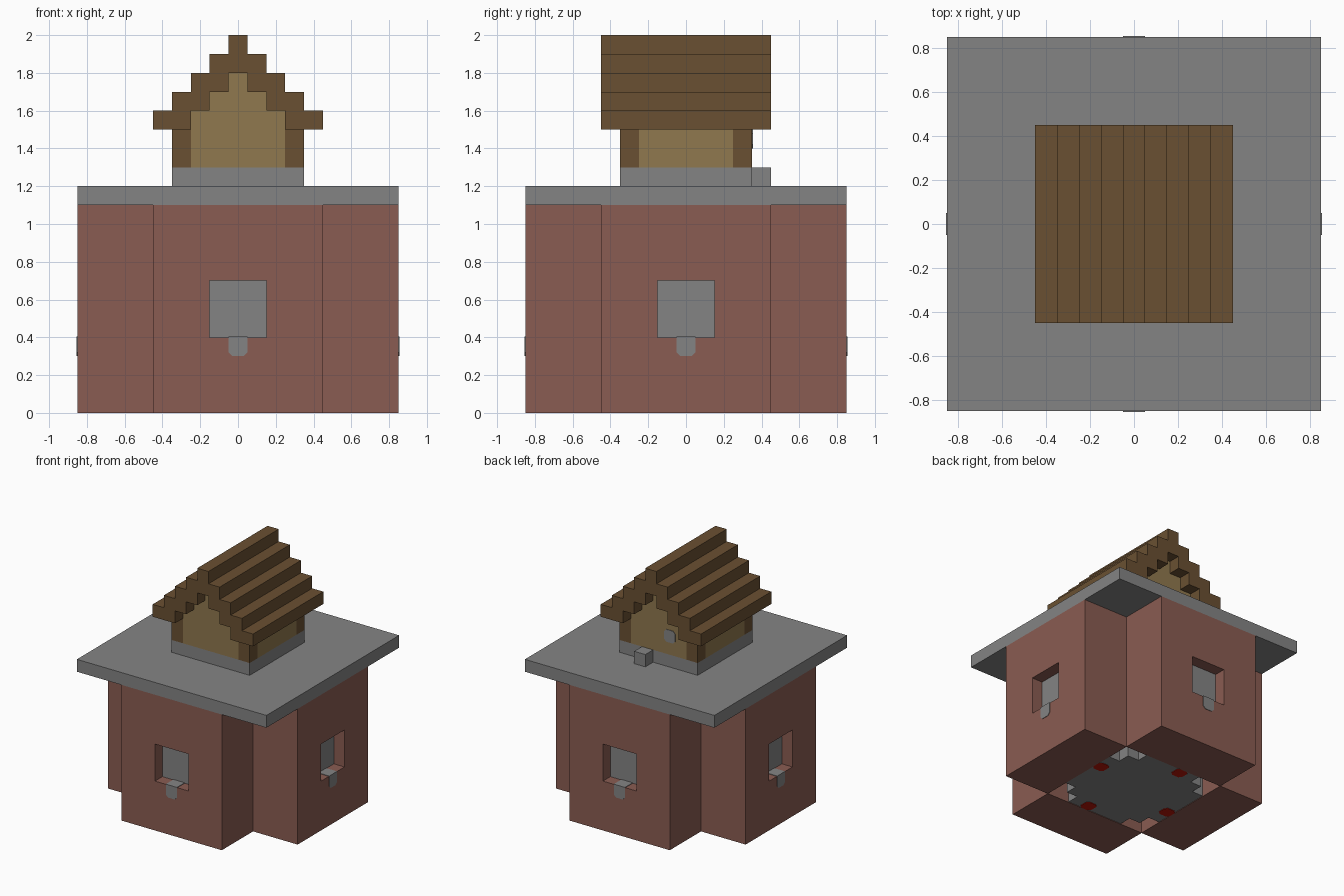
import bpy, bmesh
from math import pi
from mathutils import Matrix, Vector

if "Cube" in bpy.data.objects:
    bpy.data.objects.remove(bpy.data.objects["Cube"])


def material(name, hex_code):
    # Hex colour converted to linear values
    srgb = [int(hex_code[i:i + 2], 16) / 255 for i in (0, 2, 4)]
    col = [c / 12.92 if c <= 0.04045 else ((c + 0.055) / 1.055) ** 2.4 for c in srgb] + [1]
    m = bpy.data.materials.new(name)
    m.use_nodes = True
    m.diffuse_color = col
    m.node_tree.nodes["Principled BSDF"].inputs["Base Color"].default_value = col
    return m


brick = material("brick_red", "8a5c52")
stone = material("stone_grey", "848484")
dark_wood = material("dark_wood", "6a5032")
light_wood = material("light_wood", "90784e")
red = material("signal_red", "b81508")


def prism(name, points, lo, hi, mat, axis="z", turn=0):
    """Extrude a flat outline along z or y, then turn it about z."""
    bm = bmesh.new()
    place = (lambda a, b: (a, b, lo)) if axis == "z" else (lambda a, b: (a, lo, b))
    face = bm.faces.new([bm.verts.new(place(a, b)) for a, b in points])
    moved = bmesh.ops.extrude_face_region(bm, geom=[face])["geom"]
    step = Vector((0, 0, hi - lo)) if axis == "z" else Vector((0, hi - lo, 0))
    bmesh.ops.translate(bm, vec=step, verts=[v for v in moved if isinstance(v, bmesh.types.BMVert)])
    bmesh.ops.recalc_face_normals(bm, faces=bm.faces)
    bm.transform(Matrix.Rotation(turn, 4, "Z"))
    mesh = bpy.data.meshes.new(name)
    bm.to_mesh(mesh)
    bm.free()
    ob = bpy.data.objects.new(name, mesh)
    bpy.context.collection.objects.link(ob)
    mesh.materials.append(mat)
    return ob


def box(name, x, y, z, mat, turn=0):
    outline = [(x[0], y[0]), (x[1], y[0]), (x[1], y[1]), (x[0], y[1])]
    return prism(name, outline, z[0], z[1], mat, turn=turn)


def four_way(quarter):
    """Repeat a quarter outline around the centre."""
    points, result = quarter, []
    for _ in range(4):
        result += points
        points = [(-b, a) for a, b in points]
    return result


def mirrored(half):
    return half + [(-a, b) for a, b in reversed(half)]


def spot(cx, cy, r=0.05, cut=0.02):
    """Square outline with clipped corners."""
    return [(cx + a, cy + b) for a, b in four_way([(r, r - cut), (r - cut, r)])]


def carve(target, cutter):
    mod = target.modifiers.new("cut", "BOOLEAN")
    mod.operation = "DIFFERENCE"
    mod.solver = "EXACT"
    mod.object = cutter
    bpy.context.view_layer.objects.active = target
    bpy.ops.object.modifier_apply(modifier=mod.name)
    bpy.data.objects.remove(cutter)


turns = [i * pi / 2 for i in range(4)]

# Cross-shaped brick body with a recessed underside and four window niches
body = prism("body", four_way([(0.85, 0.45), (0.45, 0.45), (0.45, 0.85)]), 0, 1.1, brick)
carve(body, box("recess_cutter", (-0.449, 0.449), (-0.449, 0.449), (-0.1, 0.2), brick))
for t in turns:
    carve(body, box("window_cutter", (-0.15, 0.15), (-0.95, -0.75), (0.4, 0.7), brick, t))

# Window panes and the grey marks running over each sill
for i, t in enumerate(turns):
    box(f"window_pane_{i}", (-0.15, 0.15), (-0.755, -0.75), (0.4, 0.7), stone, t)
    box(f"sill_mark_{i}", (-0.05, 0.05), (-0.854, -0.755), (0.4, 0.404), stone, t)
    prism(f"wall_mark_{i}", mirrored([(0.05, 0.404), (0.05, 0.32), (0.03, 0.3)]),
          -0.854, -0.85, stone, "y", t)

# Stepped floor plate with red marks underneath
prism("floor_plate", four_way([(0.449, 0.25), (0.35, 0.25), (0.35, 0.35), (0.25, 0.35),
                               (0.25, 0.449)]), 0.004, 0.2, stone)
for i, t in enumerate(turns):
    prism(f"floor_mark_{i}", spot(0.4, 0.1), 0, 0.004, red, turn=t)

# Stone slab, upper plinth and rear step
box("slab", (-0.85, 0.85), (-0.85, 0.85), (1.1, 1.2), stone)
box("plinth", (-0.35, 0.35), (-0.35, 0.35), (1.2, 1.3), stone)
box("rear_step", (0.05, 0.15), (0.35, 0.45), (1.2, 1.3), stone)

# Upper walls with stepped gables and corner posts
gable = [(0.25, 1.3), (0.25, 1.6), (0.15, 1.6), (0.15, 1.7), (0.05, 1.7), (0.05, 1.8)]
prism("gable_walls", mirrored(gable), -0.35, 0.35, light_wood, "y")
for side, name in ((1, "left"), (-1, "right")):
    box(f"{name}_wall", sorted((side * 0.25, side * 0.35)), (-0.25, 0.25), (1.3, 1.5), light_wood)
for i, t in enumerate(turns):
    box(f"corner_post_{i}", (0.25, 0.35), (0.25, 0.35), (1.3, 1.5), dark_wood, t)
prism("rear_knob", spot(-0.1, 1.45), 0.35, 0.354, stone, "y")

# Stepped roof
outer = []
for i in range(5):
    x, z = 0.45 - 0.1 * i, 1.5 + 0.1 * i
    outer += [(x, z), (x, z + 0.1)]
inner = [(0.05, 1.8), (0.05, 1.7), (0.15, 1.7), (0.15, 1.6), (0.25, 1.6), (0.25, 1.5)]
prism("roof", mirrored(inner + outer), -0.45, 0.45, dark_wood, "y")
